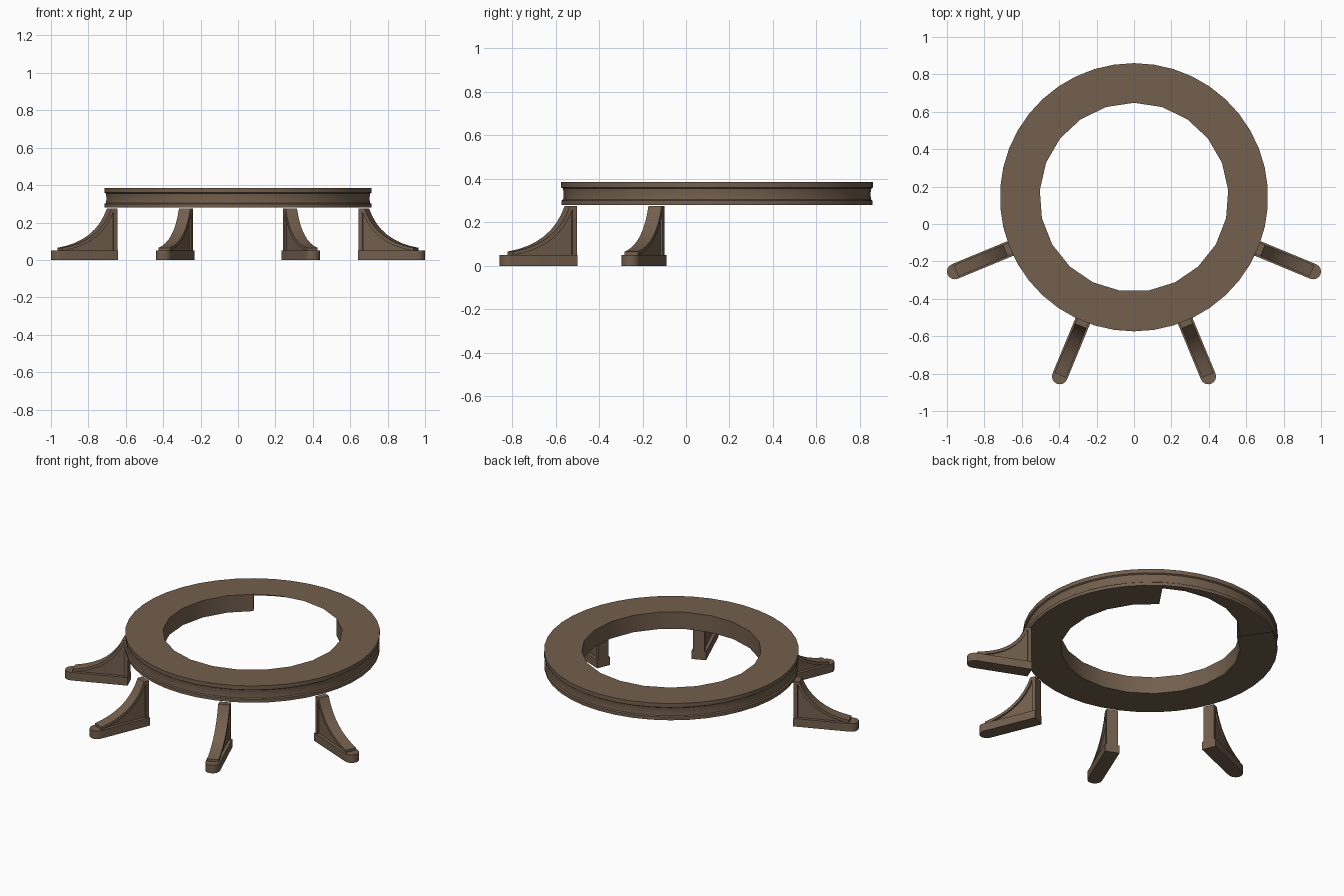
import bpy, bmesh, math
from mathutils import Matrix, Vector

if "Cube" in bpy.data.objects:
    bpy.data.objects.remove(bpy.data.objects["Cube"])

CY = 0.143  # ring centre along y
wood = bpy.data.materials.new("brown_wood")
wood.diffuse_color = (0.17, 0.115, 0.075, 1)
wood.use_nodes = True
wood.node_tree.nodes["Principled BSDF"].inputs["Base Color"].default_value = wood.diffuse_color


def finish(bm, name, angle=30):
    me = bpy.data.meshes.new(name)
    bm.to_mesh(me)
    bm.free()
    me.materials.append(wood)
    ob = bpy.data.objects.new(name, me)
    bpy.context.collection.objects.link(ob)
    bpy.ops.object.select_all(action='DESELECT')
    ob.select_set(True)
    bpy.context.view_layer.objects.active = ob
    bpy.ops.object.shade_smooth_by_angle(angle=math.radians(angle))
    return ob


def prism(bm, outline, to3d, a, b):
    """Extrude a 2D outline between levels a and b."""
    lo = [bm.verts.new(to3d(p, a)) for p in outline]
    hi = [bm.verts.new(to3d(p, b)) for p in outline]
    n = len(outline)
    faces = [bm.faces.new(lo), bm.faces.new(hi[::-1])]
    for i in range(n):
        j = (i + 1) % n
        faces.append(bm.faces.new((lo[i], hi[i], hi[j], lo[j])))
    bmesh.ops.recalc_face_normals(bm, faces=faces)


# Ring: full top and moulded rim; inner wall and underside stop at the back
N = 21
TOP, BOTTOM = 0.385, 0.28


def circle(bm, r, z, n):
    return [bm.verts.new((r * math.sin(2 * math.pi * i / n),
                          CY + r * math.cos(2 * math.pi * i / n), z)) for i in range(n)]


bm = bmesh.new()
rim_profile = [(0.717, TOP), (0.717, 0.36), (0.709, 0.355), (0.705, 0.33),
               (0.708, 0.305), (0.715, 0.30), (0.715, BOTTOM)]
rim = [circle(bm, r, z, 2 * N) for r, z in rim_profile]
for a, b in zip(rim, rim[1:]):
    for i in range(2 * N):
        j = (i + 1) % (2 * N)
        bm.faces.new((a[i], a[j], b[j], b[i]))
top_in, low_in = circle(bm, 0.505, TOP, N), circle(bm, 0.505, BOTTOM, N)
for k in range(N):
    m = (k + 1) % N
    o = [2 * k, 2 * k + 1, (2 * k + 2) % (2 * N)]
    bm.faces.new([top_in[k], top_in[m]] + [rim[0][i] for i in reversed(o)])
    if 2 <= k < N - 2:  # open at the back
        bm.faces.new((top_in[m], top_in[k], low_in[k], low_in[m]))
        bm.faces.new([low_in[m], low_in[k]] + [rim[-1][i] for i in o])
bmesh.ops.delete(bm, geom=[v for v in bm.verts if not v.link_faces], context='VERTS')
finish(bm, "ring")


# Legs: foot slab, web, curved flange and back post, built along +x
def bezier(p, q, s, n=8):
    p, q, s = Vector(p), Vector(q), Vector(s)
    return [p * (1 - t) ** 2 + q * 2 * t * (1 - t) + s * t * t
            for t in (i / n for i in range(n + 1))]


R0, RT, ZL = 0.711, 0.745, 0.275
curve = bezier((RT, ZL), (0.81, 0.10), (1.03, 0.065))
under = bezier((RT - 0.018, ZL), (0.79, 0.085), (1.03, 0.048))
side = lambda p, w: (p[0], w, p[1])
flat = lambda p, z: (p[0], p[1], z)


def leg(name, angle):
    bm = bmesh.new()
    foot = [(R0, 0.042)] + [(1.037 + 0.042 * math.sin(math.pi * i / 8),
                             0.042 * math.cos(math.pi * i / 8)) for i in range(9)] + [(R0, -0.042)]
    prism(bm, foot, flat, 0, 0.05)
    web = [(R0 + 0.004, 0.049), (R0 + 0.004, ZL)] + under
    prism(bm, web, side, -0.023, 0.023)
    prism(bm, list(curve) + under[::-1], side, -0.033, 0.033)
    prism(bm, [(R0, 0.049), (R0 + 0.022, 0.049), (R0 + 0.022, ZL), (R0, ZL)],
          side, -0.033, 0.033)
    bm.transform(Matrix.Translation((0, CY, 0)) @ Matrix.Rotation(math.radians(angle), 4, 'Z'))
    finish(bm, name)


for name, angle in (("right_leg", -22.5), ("front_right_leg", -67.5),
                    ("front_left_leg", -112.5), ("left_leg", -157.5)):
    leg(name, angle)
